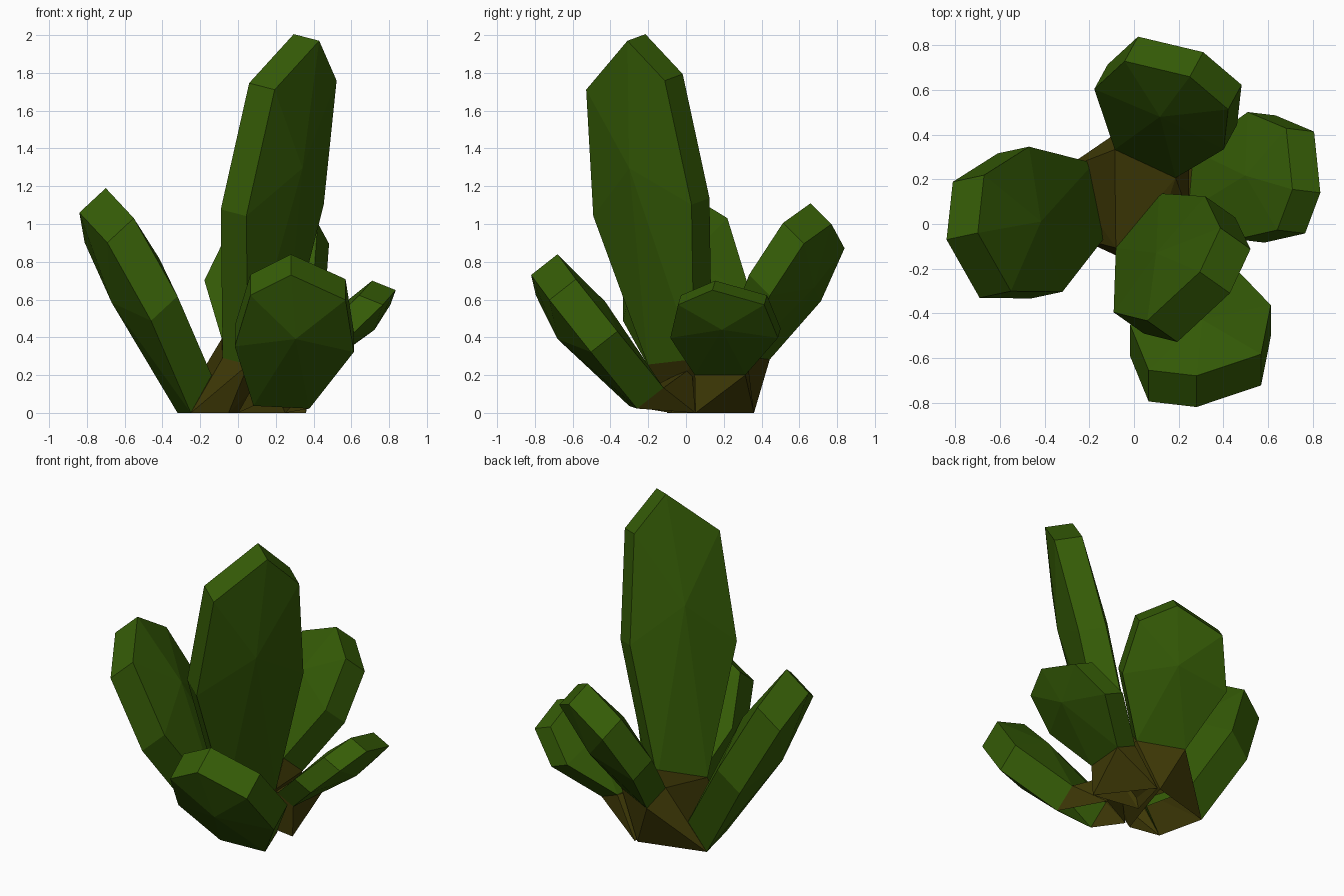
import bpy, bmesh
from mathutils import Vector as V

if "Cube" in bpy.data.objects:
    bpy.data.objects.remove(bpy.data.objects["Cube"])


def material(name, rgb):
    m = bpy.data.materials.new(name)
    m.diffuse_color = (*rgb, 1)
    m.use_nodes = True
    m.node_tree.nodes["Principled BSDF"].inputs["Base Color"].default_value = m.diffuse_color
    return m


GREEN = material("cactus_green", (0.036, 0.108, 0.002))
BROWN = material("woody_brown", (0.05, 0.042, 0.002))


def finish(name, bm, mat):
    me = bpy.data.meshes.new(name)
    bm.to_mesh(me)
    bm.free()
    me.materials.append(mat)
    bpy.context.collection.objects.link(bpy.data.objects.new(name, me))


# Shared seven-sided pad outline: (sideways, along the pad)
OUTLINE = [(-.47, 0), (.47, 0), (1, .46), (.8, .85), (0, 1), (-.8, .85), (-1, .46)]


def pad(name, base, peak, side, thick, bow):
    """Faceted pad, open at its foot; returns the four foot corners."""
    base, peak, side, thick, bow = map(V, (base, peak, side, thick, bow))
    bm = bmesh.new()
    rings = []
    for depth, bulge in ((0, -.4), (1, 1.4)):
        ring = [bm.verts.new(base.lerp(peak, v) + side * u + thick * depth
                             + bow * (0 < v < 1)) for u, v in OUTLINE]
        centre = bm.verts.new(base.lerp(peak, .6) + thick * bulge + bow)
        for i in range(7):
            bm.faces.new((ring[i], ring[(i + 1) % 7], centre))
        rings.append(ring)
    a, b = rings
    for i in range(1, 7):
        j = (i + 1) % 7
        bm.faces.new((a[i], a[j], b[j], b[i]))
    foot = [r[i].co.copy() for r in rings for i in (0, 1)]
    bmesh.ops.recalc_face_normals(bm, faces=bm.faces)
    finish(name, bm, GREEN)
    return foot


def hull(name, feet, points):
    """Woody shell around pad feet, left open underneath and at the feet."""
    bm = bmesh.new()
    owner = {}
    for k, foot in enumerate(feet):
        for p in foot:
            owner[bm.verts.new(p)] = k
    for p in points:
        owner[bm.verts.new(p)] = -1
    res = bmesh.ops.convex_hull(bm, input=bm.verts)
    bm.normal_update()
    inner = [v for v in res["geom_interior"] if isinstance(v, bmesh.types.BMVert)]
    drop = []
    for f in bm.faces:
        owners = {owner[v] for v in f.verts}
        under = f.normal.z < -.8 and all(v.co.z < .1 for v in f.verts)
        if under or (len(owners) == 1 and -1 not in owners):
            drop.append(f)
    bmesh.ops.delete(bm, geom=drop, context='FACES')
    bmesh.ops.delete(bm, geom=[v for v in inner if v.is_valid], context='VERTS')
    finish(name, bm, BROWN)


# Five pads: outer-face foot, outer-face peak, half width, thickness, bow
tall = pad("tall_pad", (.15, -.08, .27), (.43, -.31, 1.97), (.205, .26, .03),
           (-.135, .095, .035), (-.03, -.045, .02))
left = pad("left_pad", (-.285, .09, 0), (-.84, -.07, 1.06), (-.075, .325, .0),
           (.14, .03, .13), (.005, -.025, 0))
front = pad("front_pad", (.23, -.28, .03), (.28, -.82, .73), (.315, .045, -.015),
            (0, .14, .11), (.045, -.02, -.015))
right = pad("right_pad", (.38, .18, .20), (.835, .14, .65), (.025, .285, 0),
            (-.125, .015, .05), (.02, .04, -.01))
back = pad("back_pad", (.11, .38, .29), (.31, .77, 1.0), (.29, -.135, .015),
           (-.06, -.11, .11), (-.03, .02, -.01))

# Woody core under the tall, left and back pads
hull("woody_core", [tall, left, back], [V((-.05, -.10, 0)), V((.10, .36, 0))])

# Short woody arms to the front and right pads
hull("front_arm", [front], [V((.0, -.08, 0)), V((.25, .05, 0)), V((.14, .03, .24))])
hull("right_arm", [right], [V((.36, .05, 0)), V((.12, .36, 0)), V((.05, .10, 0)),
                            V((.15, .14, .28))])
